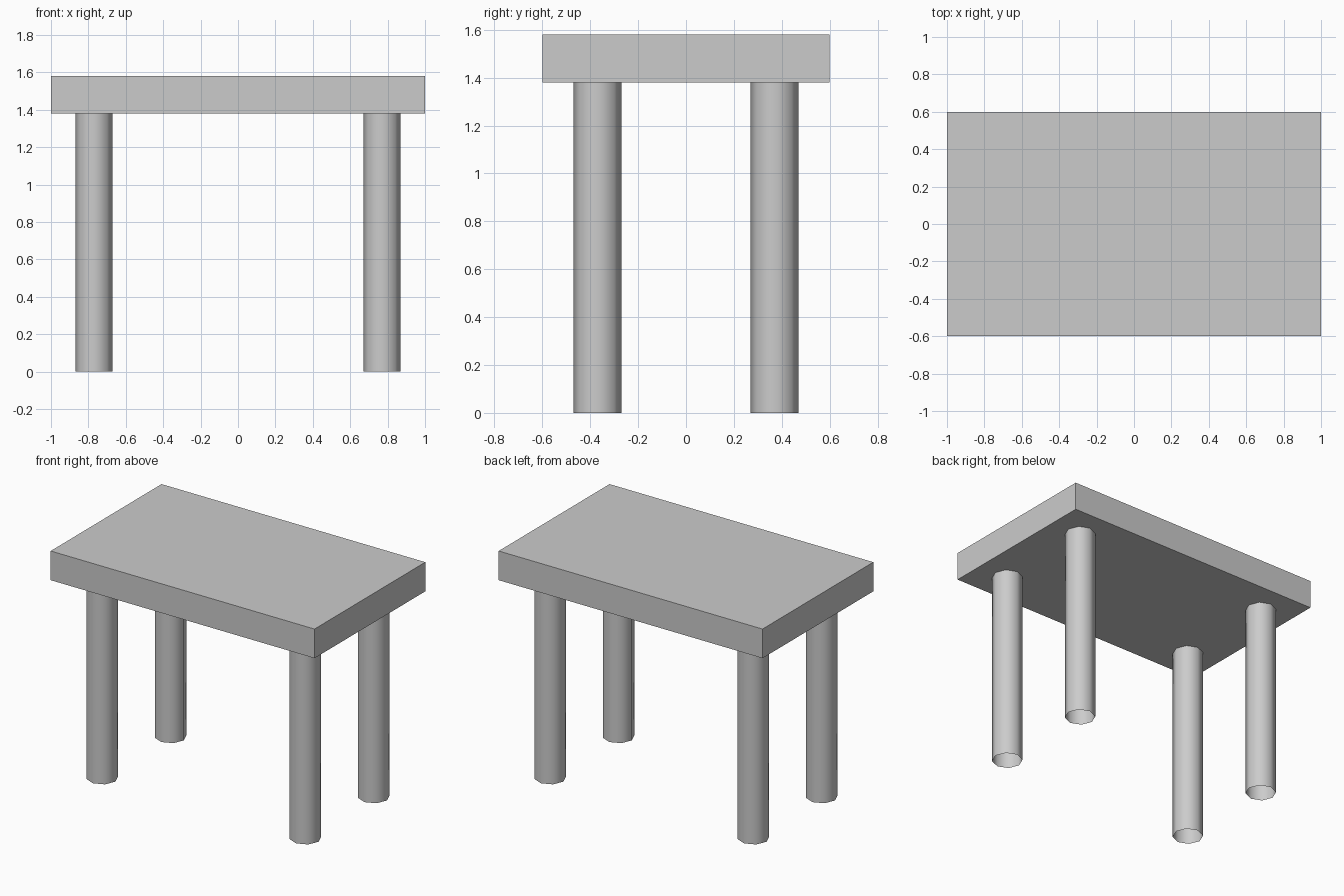
import bpy

if "Cube" in bpy.data.objects:
    bpy.data.objects.remove(bpy.data.objects["Cube"])

TOP_Z, UNDER_Z = 1.58, 1.38
LEG_X, LEG_Y, LEG_R = 0.77, 0.37, 0.10

# Tabletop slab
bpy.ops.mesh.primitive_cube_add(size=1, location=(0, 0, (TOP_Z + UNDER_Z) / 2))
top = bpy.context.object
top.name = "tabletop"
top.scale = (2.0, 1.2, TOP_Z - UNDER_Z)
bpy.ops.object.transform_apply(location=False, rotation=False, scale=True)


# Eight-sided hollow leg, open at both ends, smooth around the side
def add_leg(name, x, y):
    bpy.ops.mesh.primitive_cylinder_add(
        vertices=8, radius=LEG_R, depth=UNDER_Z, end_fill_type='NOTHING',
        location=(x, y, UNDER_Z / 2))
    leg = bpy.context.object
    leg.name = name
    bpy.ops.object.shade_smooth()


for y_name, sy in (("front", -1), ("back", 1)):
    for x_name, sx in (("left", -1), ("right", 1)):
        add_leg(f"{y_name}_{x_name}_leg", sx * LEG_X, sy * LEG_Y)
